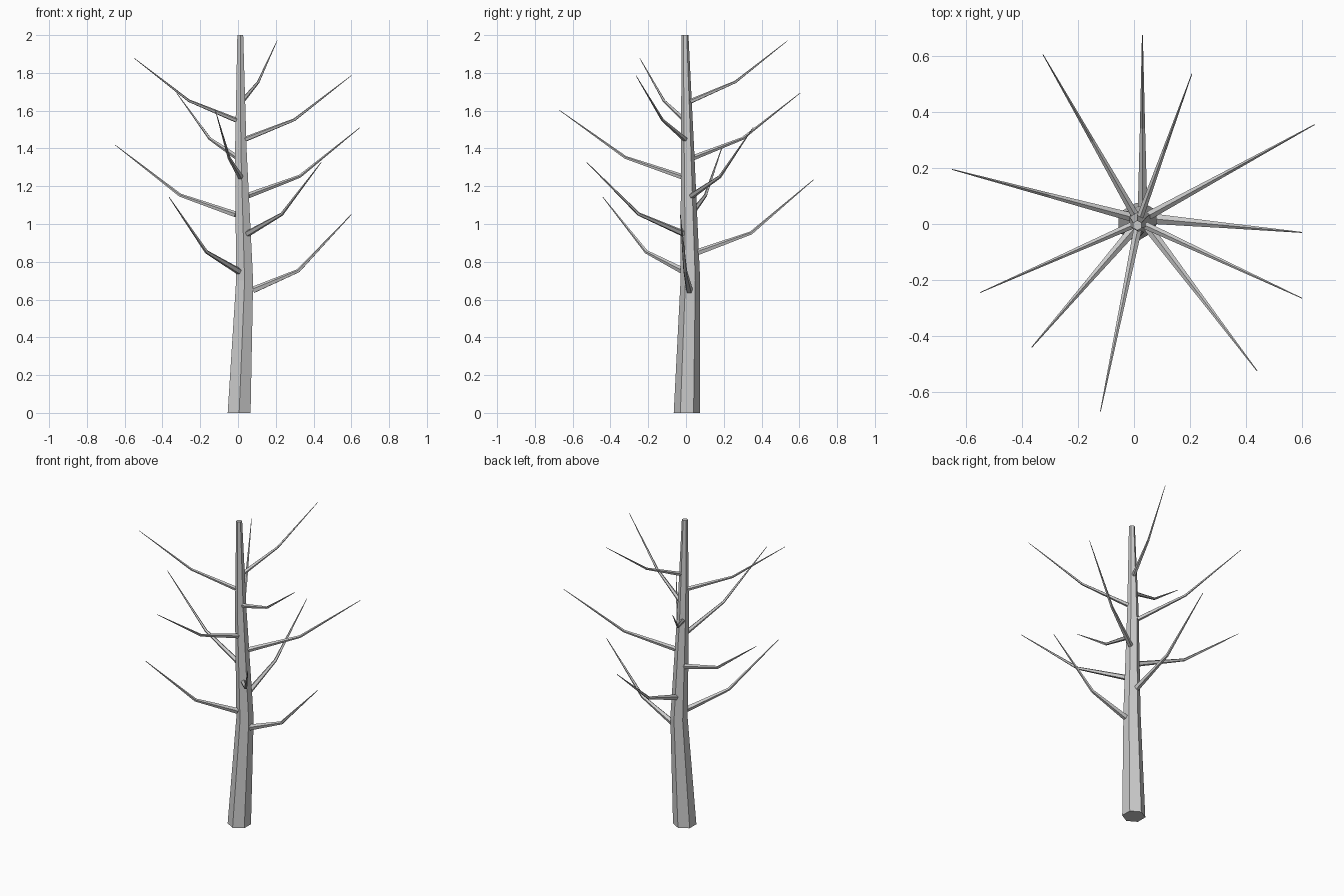
import bpy, bmesh, math
from mathutils import Vector

if "Cube" in bpy.data.objects:
    bpy.data.objects.remove(bpy.data.objects["Cube"])

bark = bpy.data.materials.new("grey_bark")
bark.diffuse_color = (0.6, 0.6, 0.6, 1)
bark.use_nodes = True
bark.node_tree.nodes["Principled BSDF"].inputs["Base Color"].default_value = bark.diffuse_color


def limb(name, points, radii, sides, level=False):
    """Tapered faceted tube through a few points."""
    bm = bmesh.new()
    pts = [Vector(p) for p in points]
    rings = []
    for i, p in enumerate(pts):
        a, b = pts[max(i - 1, 0)], pts[min(i + 1, len(pts) - 1)]
        t = Vector((0, 0, 1)) if level else (b - a).normalized()
        v = Vector((0, 1, 0)) if level else (Vector((0, 0, 1)) - t * t.z).normalized()
        u = v.cross(t)
        rings.append([bm.verts.new(p + radii[i] * (v * math.cos(k * math.tau / sides)
                                                   + u * math.sin(k * math.tau / sides)))
                      for k in range(sides)])
    for r0, r1 in zip(rings, rings[1:]):
        for k in range(sides):
            j = (k + 1) % sides
            bm.faces.new((r0[k], r0[j], r1[j], r1[k]))
    bm.faces.new(rings[0])
    bm.faces.new(rings[-1])
    bmesh.ops.recalc_face_normals(bm, faces=bm.faces)
    me = bpy.data.meshes.new(name)
    bm.to_mesh(me)
    bm.free()
    me.materials.append(bark)
    bpy.context.collection.objects.link(bpy.data.objects.new(name, me))


# Trunk: slightly bent six-sided taper
path = [(0.006, 0.005, 0), (0.035, 0.023, 0.7), (0.015, 0.008, 1.4), (0.012, -0.005, 2)]
radius = [0.07, 0.052, 0.035, 0.018]
limb("trunk", path, radius, 6, level=True)


def trunk_at(z):
    for i in range(3):
        a, b = Vector(path[i]), Vector(path[i + 1])
        if z <= b.z:
            f = (z - a.z) / (b.z - a.z)
            return a.lerp(b, f), radius[i] + f * (radius[i + 1] - radius[i])


# Branches: spiral up the trunk, each with one upward kink
tips = [(0.60, -0.03), (-0.365, -0.44), (0.03, 0.675), (0.44, -0.525), (-0.65, 0.195),
        (0.645, 0.355), (-0.12, -0.67), (-0.325, 0.605), (0.60, -0.265),
        (-0.55, -0.245), (0.207, 0.537)]
for i, (x, y) in enumerate(tips):
    z = 0.65 + 0.1 * i
    c, r = trunk_at(z)
    out = Vector((x - c.x, y - c.y, 0)).normalized()
    start = c + out * r * 0.9
    tip = Vector((x, y, z + 0.4 - 0.008 * i))
    mid = start.lerp(tip, 0.46)
    mid.z = z + 0.102
    w = 0.019 - 0.0006 * i
    limb(f"branch_{i + 1}", [start, mid, tip], [w, w * 0.55, w * 0.1], 5)
